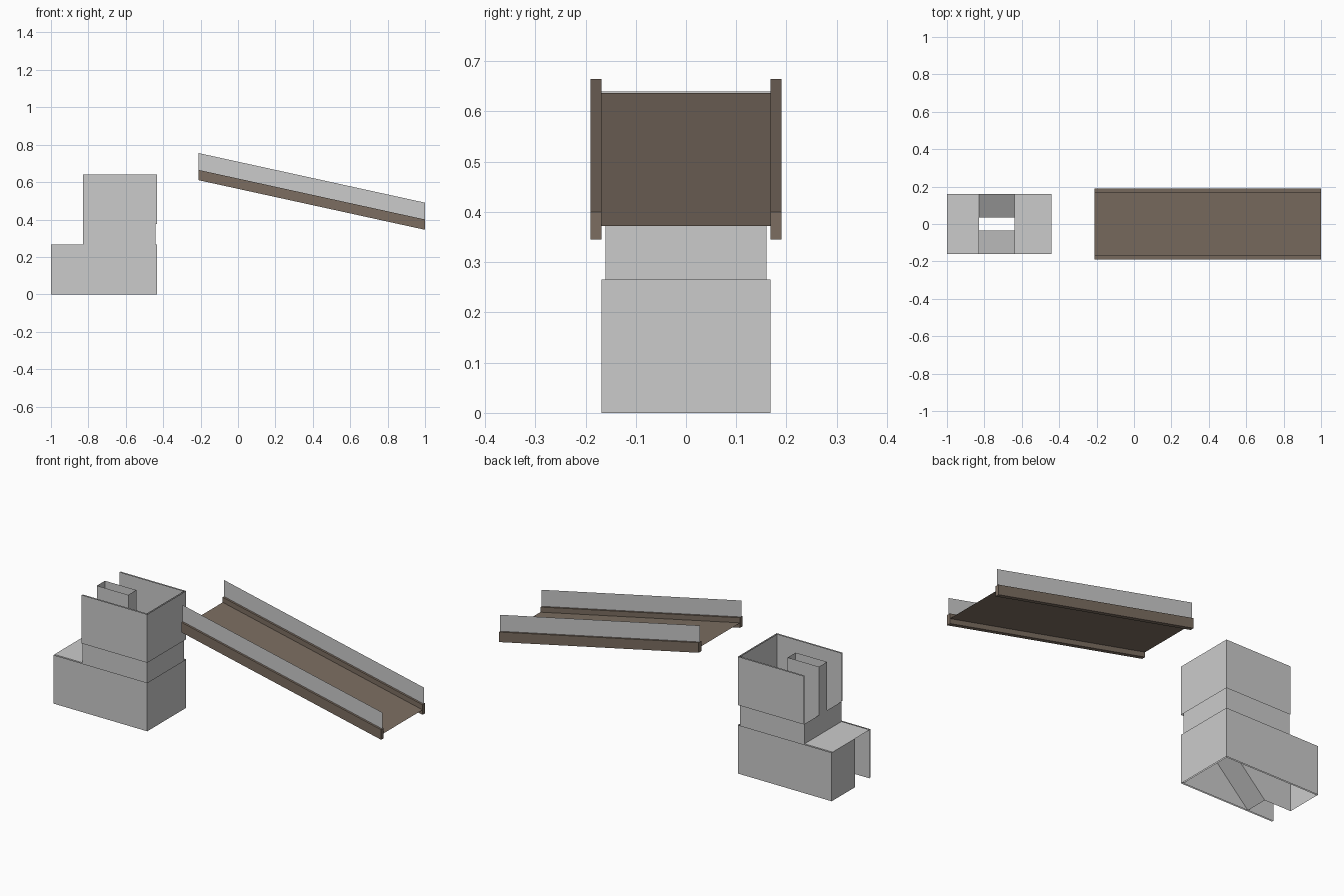
import bpy

if "Cube" in bpy.data.objects:
    bpy.data.objects.remove(bpy.data.objects["Cube"])

brown = bpy.data.materials.new("brown")
brown.diffuse_color = (0.20, 0.155, 0.12, 1)
brown.use_nodes = True
brown.node_tree.nodes["Principled BSDF"].inputs["Base Color"].default_value = brown.diffuse_color


def mesh(name, verts, faces, mat=None):
    me = bpy.data.meshes.new(name)
    me.from_pydata(verts, [], faces)
    ob = bpy.data.objects.new(name, me)
    bpy.context.collection.objects.link(ob)
    if mat:
        me.materials.append(mat)
    return ob


def wall_y(name, y, profile, mat=None):
    """Flat sheet facing y, profile given in x, z."""
    return mesh(name, [(x, y, z) for x, z in profile], [range(len(profile))], mat)


def wall_x(name, x, y0, y1, z0, z1):
    return mesh(name, [(x, y0, z0), (x, y1, z0), (x, y1, z1), (x, y0, z1)], [(0, 1, 2, 3)])


def ramp(name, a, b, y0, y1, mat=None):
    """Sheet swept across y between two x, z points; also used for level plates."""
    v = [(a[0], y0, a[1]), (b[0], y0, b[1]), (b[0], y1, b[1]), (a[0], y1, a[1])]
    return mesh(name, v, [(0, 1, 2, 3)], mat)


def rect(x0, x1, z0, z1):
    return [(x0, z0), (x1, z0), (x1, z1), (x0, z1)]


# sloping conveyor: belt, side rails, thin guards
X0, X1 = -0.21, 1.0
A, B = 0.61, 0.345          # rail underside heights at each end


def band(lo, hi):
    return [(X0, A + lo), (X1, B + lo), (X1, B + hi), (X0, A + hi)]


ramp("belt", (X0, A + 0.027), (X1, B + 0.027), -0.169, 0.169, brown)
for s, side in ((-1, "front"), (1, "back")):
    pts = band(0, 0.055)
    ys = sorted((s * 0.168, s * 0.19))
    v = [(x, y, z) for y in ys for x, z in pts]
    f = [(0, 1, 2, 3), (7, 6, 5, 4)] + [(i, i + 4, (i + 1) % 4 + 4, (i + 1) % 4) for i in range(4)]
    mesh(side + "_rail", v, f, brown)
    wall_y(side + "_guard", s * 0.179, band(0.055, 0.145))

# hollow tower and base: inner shell with offset outer panels
L, M, T, R = -1.0, -0.83, -0.64, -0.44
OUT, IN, CH = 0.168, 0.16, 0.035
Z1, Z2, Z3 = 0.266, 0.375, 0.64
for s, side in ((-1, "front"), (1, "back")):
    wall_y(side + "_shell", s * IN,
           [(L, 0), (R, 0), (R, Z3), (M, Z3), (M, Z1), (L, Z1)])
    wall_y(side + "_base_panel", s * OUT, rect(L, R + 0.008, 0, Z1))
    wall_y(side + "_hopper_panel", s * OUT, rect(M, R + 0.008, Z2, Z3))
wall_x("shell_end", R, -IN, IN, 0, Z3)
wall_x("base_end_panel", R + 0.008, -OUT, OUT, 0, Z1)
wall_x("hopper_end_panel", R + 0.008, -OUT, OUT, Z2, Z3)

# base lid and outlet end, open on the front half
ramp("base_lid", (L, Z1), (M, Z1), -IN, IN)
wall_x("outlet_end", L, -CH, OUT, 0, Z1)
wall_x("neck_end", M, -IN, IN, Z1, Z2)

# hopper floor and central shaft
ramp("hopper_floor", (T, Z2), (R, Z2), -IN, IN)
wall_x("drop_wall", T, -IN, IN, 0.2, Z2)
for x in (M, T):
    wall_x("shaft_end", x, -CH, CH, Z2, Z3)
wall_y("shaft_back", CH, rect(M, T, Z1, Z3))
wall_y("shaft_front", -CH, [(L, 0), (-0.84, 0), (T, 0.2), (T, Z3), (M, Z3), (M, Z1), (L, Z1)])

# chute ramps on both sides of the shaft
ramp("front_chute", (-0.84, 0), (T, 0.2), -IN, -CH)
ramp("back_chute", (M, Z1), (T, 0.08), CH, IN)
